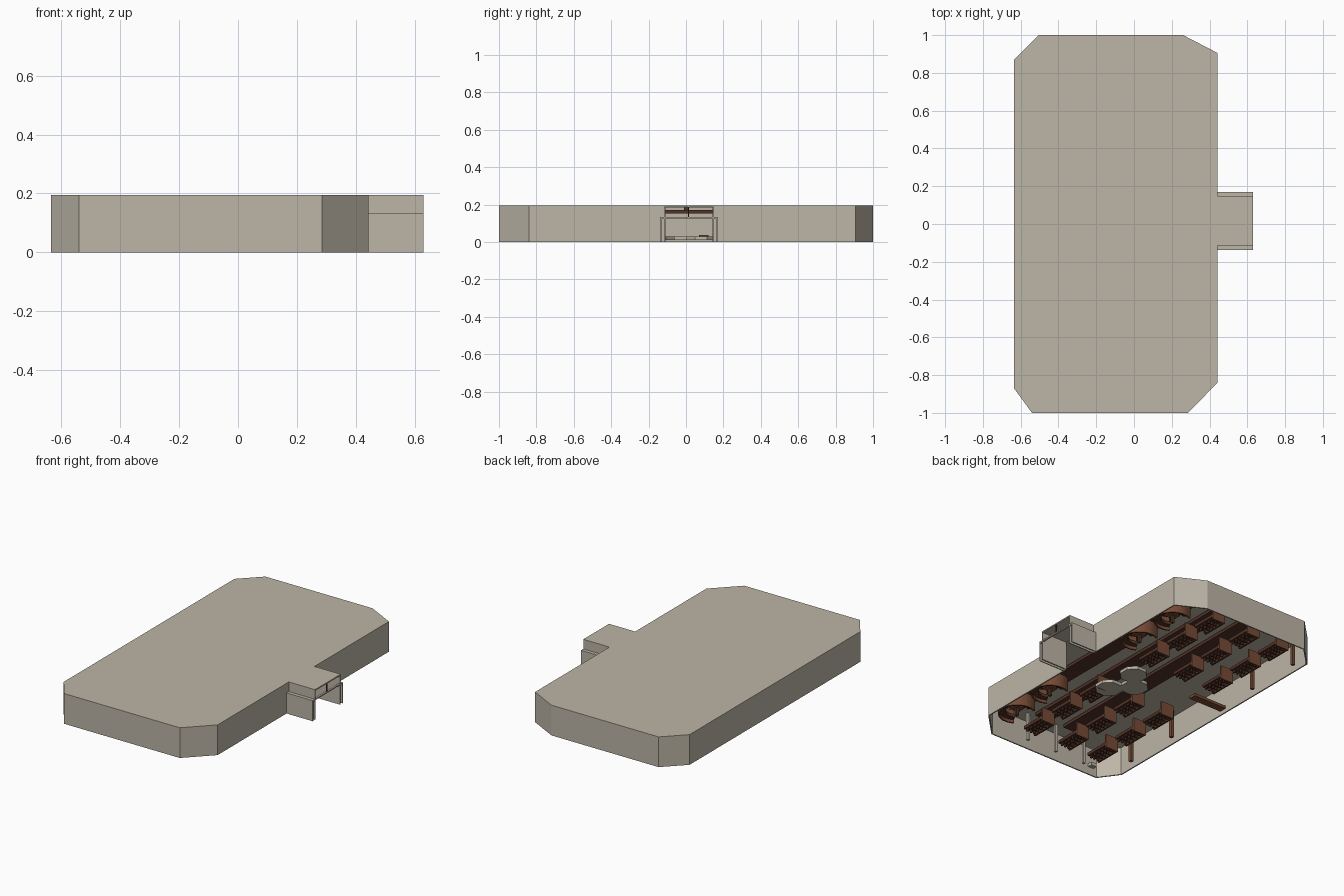
import bpy, bmesh, math
from mathutils import Vector

cube = bpy.data.objects.get("Cube")
if cube:
    bpy.data.objects.remove(cube)


def material(name, rgb):
    m = bpy.data.materials.new(name)
    m.use_nodes = True
    m.diffuse_color = (*rgb, 1)
    m.node_tree.nodes["Principled BSDF"].inputs["Base Color"].default_value = (*rgb, 1)
    return m


plaster = material("pale_plaster", (0.51, 0.465, 0.385))
wood = material("warm_wood", (0.18, 0.07, 0.035))
dark = material("dark_wood", (0.085, 0.032, 0.02))


def finish(name, bm, mat):
    bmesh.ops.recalc_face_normals(bm, faces=bm.faces)
    mesh = bpy.data.meshes.new(name)
    bm.to_mesh(mesh)
    bm.free()
    mesh.materials.append(mat)
    ob = bpy.data.objects.new(name, mesh)
    bpy.context.collection.objects.link(ob)
    return ob


def prism(name, outline, z0, z1, mat):
    """Extrude a flat outline from z0 to z1."""
    bm = bmesh.new()
    face = bm.faces.new([bm.verts.new((x, y, z0)) for x, y in outline])
    up = bmesh.ops.extrude_face_region(bm, geom=[face])["geom"]
    verts = [v for v in up if isinstance(v, bmesh.types.BMVert)]
    bmesh.ops.translate(bm, verts=verts, vec=(0, 0, z1 - z0))
    return finish(name, bm, mat)


def box(name, x0, x1, y0, y1, z0, z1, mat):
    return prism(name, [(x0, y0), (x1, y0), (x1, y1), (x0, y1)], z0, z1, mat)


def wall(name, a, b, z0, z1, mat, thick=0.008):
    """Thin wall from a to b, thickened towards its left side."""
    a, b = Vector(a), Vector(b)
    d = (b - a).normalized()
    n = Vector((-d.y, d.x)) * thick
    return prism(name, [a, b, b + n, a + n], z0, z1, mat)


# Outer shell, counter-clockwise, split at the doorway
door_lo, door_hi = -0.115, 0.147
side = 0.443
shell = [(side, door_hi), (side, 0.905), (0.26, 1), (-0.505, 1), (-0.635, 0.87),
         (-0.635, -0.87), (-0.54, -1), (0.285, -1), (side, -0.84), (side, door_lo)]
for i, (a, b) in enumerate(zip(shell, shell[1:])):
    wall(f"outer_wall_{i}", a, b, 0, 0.19, plaster)
prism("roof", shell, 0.185, 0.195, plaster)

# Entrance porch
end = 0.63
box("porch_roof", side, end, door_lo, door_hi, 0.187, 0.195, plaster)
for tag, y, s in (("right", door_lo, -1), ("left", door_hi, 1)):
    inner, outer = sorted((y, y + s * 0.023))
    box(f"porch_upper_wall_{tag}", side, end, *sorted((y, y - s * 0.006)), 0, 0.19, plaster)
    box(f"porch_ledge_{tag}", side, end, inner, outer, 0.123, 0.133, plaster)
    box(f"porch_lower_wall_{tag}", side, end, *sorted((y + s * 0.017, y + s * 0.023)),
        0, 0.13, plaster)
box("porch_transom", end - 0.012, end, door_lo, door_hi, 0.126, 0.134, plaster)
box("porch_mullion", end - 0.01, end - 0.002, 0.01, 0.016, 0.13, 0.19, dark)

# Long hanging ceiling beams with hangers
for i, x in enumerate((0.22, 0.0, -0.22)):
    box(f"ceiling_beam_{i}", x - 0.055, x + 0.055, -0.86, 0.86, 0.152, 0.172, dark)
    for j in range(5):
        y = -0.7 + j * 0.35
        box(f"beam_hanger_{i}_{j}", x - 0.01, x + 0.01, y - 0.01, y + 0.01, 0.17, 0.187, dark)

# Wooden posts on the long wall and pale posts on the front wall
for i, y in enumerate((-0.71, -0.33, 0.43, 0.81)):
    box(f"wall_post_{i}", -0.582, -0.562, y - 0.01, y + 0.01, 0, 0.187, wood)
for i, x in enumerate((0.07, -0.15, -0.37)):
    box(f"front_post_{i}", x - 0.008, x + 0.008, -0.92, -0.904, 0, 0.187, plaster)

# Bench rows: seat, backrest, end panel and rows of small feet
for i, x in enumerate((0.1, -0.17, -0.4)):
    for j, y in enumerate((-0.78, -0.52, -0.26, 0.3, 0.56, 0.82)):
        tag = f"{i}_{j}"
        y0, y1 = y - 0.085, y + 0.085
        box(f"bench_seat_{tag}", x - 0.04, x + 0.04, y0, y1, 0.03, 0.05, dark)
        box(f"bench_back_{tag}", x - 0.05, x - 0.038, y0, y1, 0.012, 0.09, dark)
        box(f"bench_panel_{tag}", x - 0.05, x + 0.045, y1, y1 + 0.01, 0.01, 0.1, wood)
        for k in range(5):
            for m, dx in enumerate((-0.025, 0, 0.025)):
                fy = y - 0.068 + k * 0.034
                box(f"bench_foot_{tag}_{k}_{m}", x + dx - 0.005, x + dx + 0.005,
                    fy - 0.006, fy + 0.006, 0.012, 0.031, dark)


# Curved booths along the entrance wall
def arc(x, y, r, steps=12):
    span = math.radians(240)
    angles = [-span / 2 + span * k / steps for k in range(steps + 1)]
    return [(x + r * math.cos(t), y + r * math.sin(t)) for t in angles]


for i, y in enumerate((-0.73, -0.42, 0.42, 0.73)):
    x = 0.31
    for part, r0, r1, z0, z1, mat in (("back", 0.105, 0.115, 0.01, 0.1, wood),
                                      ("seat", 0.07, 0.105, 0.03, 0.05, dark)):
        ring = arc(x, y, r1) + arc(x, y, r0)[::-1]
        ob = prism(f"booth_{part}_{i}", ring, z0, z1, mat)
        bpy.context.view_layer.objects.active = ob
        ob.select_set(True)
        bpy.ops.object.shade_smooth_by_angle(angle=math.radians(35))
        ob.select_set(False)
    box(f"booth_table_{i}", x - 0.035, x + 0.035, y - 0.03, y + 0.03, 0.05, 0.058, wood)
    box(f"booth_table_leg_{i}", x - 0.008, x + 0.008, y - 0.008, y + 0.008, 0, 0.05, dark)

# Octagonal low platforms in the centre
for i, (x, y) in enumerate(((0.08, -0.14), (-0.03, -0.03), (0.07, 0.08))):
    ring = [(x + 0.085 * math.cos(math.radians(22.5 + 45 * k)),
             y + 0.085 * math.sin(math.radians(22.5 + 45 * k))) for k in range(8)]
    prism(f"centre_platform_{i}", ring, 0.01, 0.03, plaster)

# Counter on the far wall and a small wall shelf at the front
box("far_counter", -0.62, -0.38, 0.07, 0.12, 0.02, 0.038, wood)
box("front_shelf", -0.51, -0.47, -0.99, -0.96, 0.05, 0.07, plaster)
